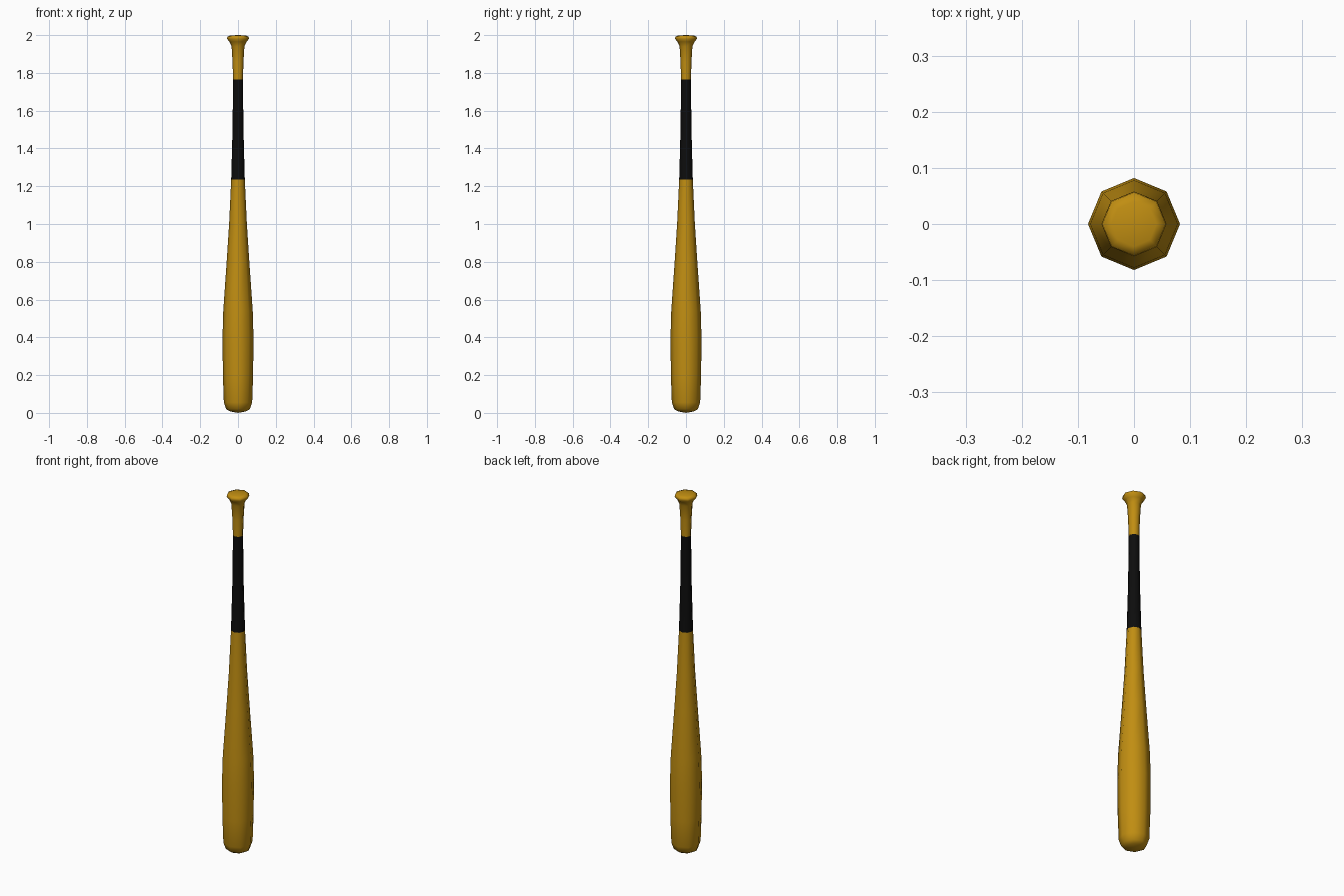
import bpy, bmesh, math

if "Cube" in bpy.data.objects:
    bpy.data.objects.remove(bpy.data.objects["Cube"])

SIDES = 8
GRIP_LOW, GRIP_HIGH = 1.235, 1.765

# Profile from barrel end to knob: (height, radius)
PROFILE = [
    (0.008, 0.042), (0.02, 0.063), (0.055, 0.075), (0.2, 0.08), (0.4, 0.082), (0.54, 0.078),
    (0.8, 0.06), (1.0, 0.047), (GRIP_LOW, 0.036), (1.5, 0.029), (GRIP_HIGH, 0.026),
    (1.86, 0.029), (1.94, 0.034), (1.965, 0.045), (1.98, 0.058), (1.992, 0.056), (1.998, 0.04),
]


def material(name, colour):
    mat = bpy.data.materials.new(name)
    mat.diffuse_color = (*colour, 1)
    mat.use_nodes = True
    mat.node_tree.nodes["Principled BSDF"].inputs["Base Color"].default_value = mat.diffuse_color
    return mat


# Bat body: lathe with eight sides, closed by shallow cones
bm = bmesh.new()
rings = []
for z, r in PROFILE:
    rings.append([bm.verts.new((r * math.cos(2 * math.pi * i / SIDES),
                                r * math.sin(2 * math.pi * i / SIDES), z))
                  for i in range(SIDES)])
bottom = bm.verts.new((0, 0, 0))
top = bm.verts.new((0, 0, 2))
for i in range(SIDES):
    j = (i + 1) % SIDES
    for a, b in zip(rings, rings[1:]):
        bm.faces.new((a[i], a[j], b[j], b[i]))
    bm.faces.new((bottom, rings[0][j], rings[0][i]))
    bm.faces.new((top, rings[-1][i], rings[-1][j]))

# Dark grip between the two heights
for f in bm.faces:
    f.smooth = True
    z = f.calc_center_median().z
    f.material_index = 1 if GRIP_LOW < z < GRIP_HIGH else 0

mesh = bpy.data.meshes.new("bat")
bm.to_mesh(mesh)
bm.free()
mesh.materials.append(material("amber wood", (0.53, 0.27, 0.006)))
mesh.materials.append(material("black grip", (0.004, 0.004, 0.004)))
bpy.context.collection.objects.link(bpy.data.objects.new("bat", mesh))
